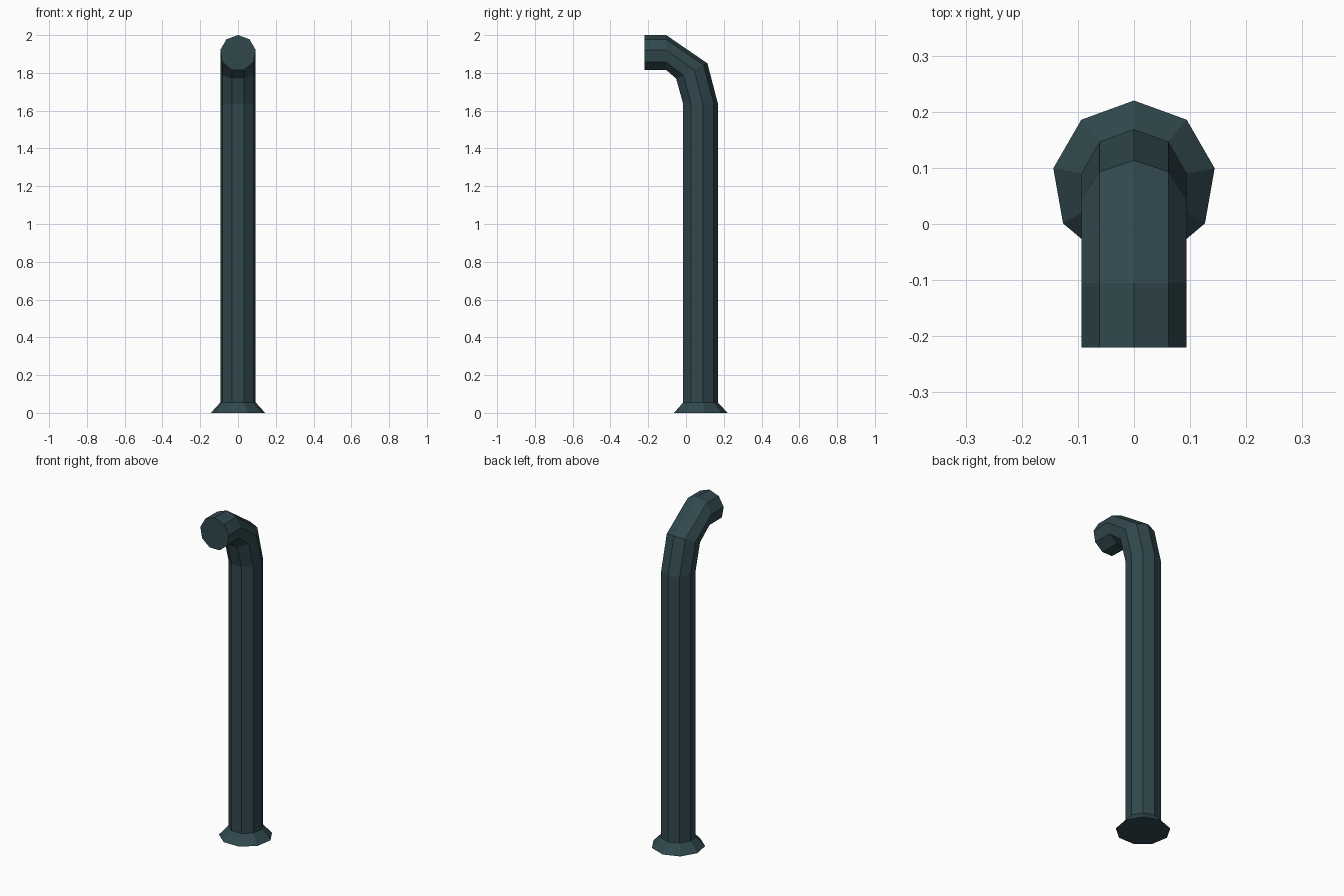
import bpy, bmesh, math
from mathutils import Vector

if "Cube" in bpy.data.objects:
    bpy.data.objects.remove(bpy.data.objects["Cube"])

SIDES = 9
# Rings along the pipe: centre y, centre z, radius, tilt (0 = flat, 90 = facing front)
RINGS = [
    (0.074, 0.0, 0.146, 0),      # flared foot
    (0.074, 0.055, 0.095, 0),
    (0.074, 1.637, 0.095, 0),    # start of bend
    (0.028, 1.809, 0.095, 26),
    (-0.105, 1.905, 0.095, 90),  # end of bend
    (-0.22, 1.905, 0.095, 90),   # outlet
]

bm = bmesh.new()
loops = []
for y, z, r, tilt in RINGS:
    t = math.radians(tilt)
    u = Vector((0, math.cos(t), math.sin(t)))  # towards outside of bend
    loop = []
    for i in range(SIDES):
        a = math.pi / 2 + i * math.tau / SIDES
        p = Vector((r * math.cos(a), y, z)) + u * r * math.sin(a)
        loop.append(bm.verts.new(p))
    loops.append(loop)

# Walls and end caps
for a, b in zip(loops, loops[1:]):
    for i in range(SIDES):
        j = (i + 1) % SIDES
        bm.faces.new((a[i], a[j], b[j], b[i]))
bm.faces.new(loops[0][::-1])
bm.faces.new(loops[-1])
bmesh.ops.recalc_face_normals(bm, faces=bm.faces)

mesh = bpy.data.meshes.new("bent_pipe")
bm.to_mesh(mesh)
bm.free()
pipe = bpy.data.objects.new("bent_pipe", mesh)
bpy.context.collection.objects.link(pipe)

# Dark teal metal
mat = bpy.data.materials.new("dark_teal")
mat.diffuse_color = (0.03, 0.065, 0.075, 1)
mat.use_nodes = True
mat.node_tree.nodes["Principled BSDF"].inputs["Base Color"].default_value = mat.diffuse_color
mesh.materials.append(mat)
